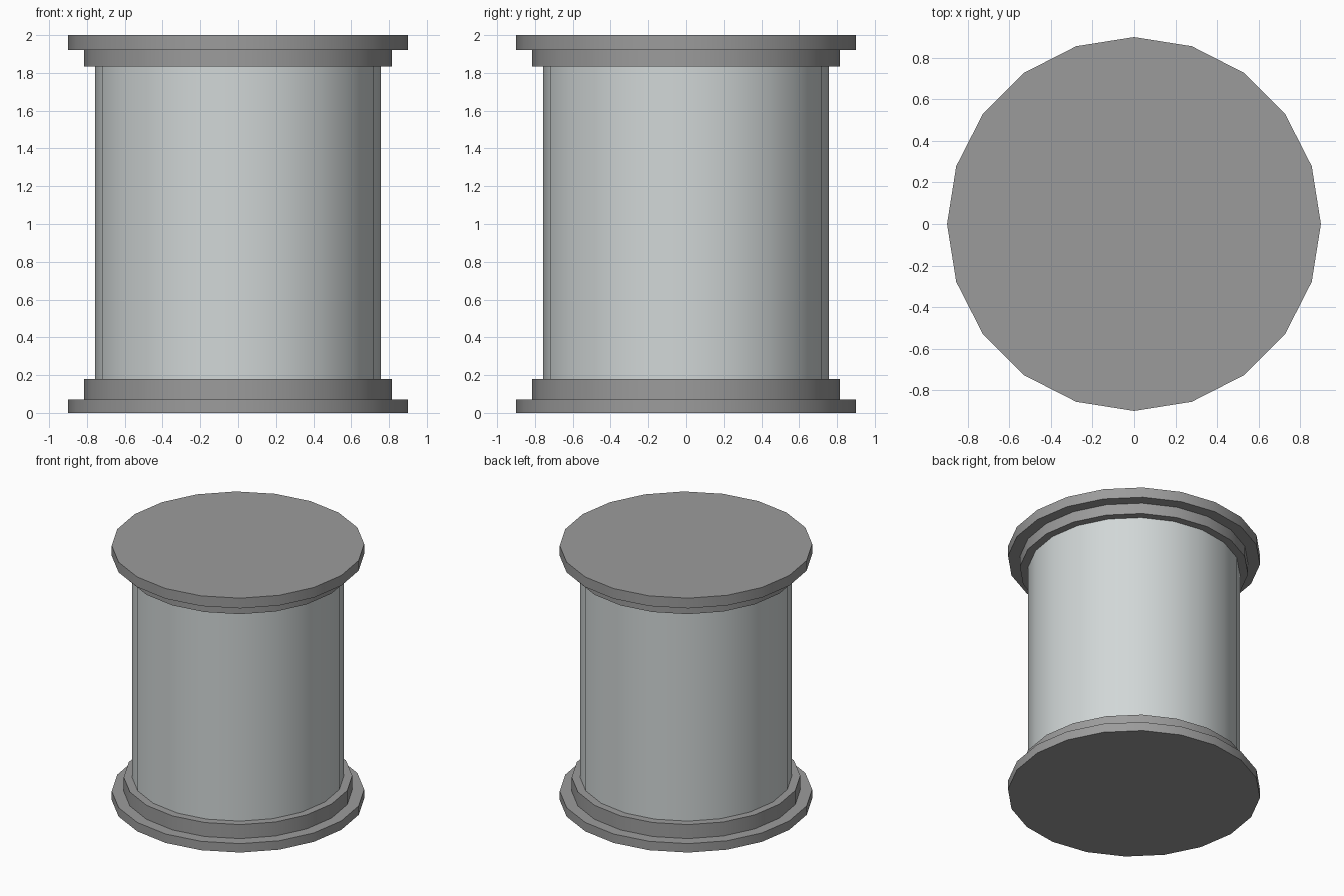
import bpy
import math

cube = bpy.data.objects.get("Cube")
if cube:
    bpy.data.objects.remove(cube, do_unlink=True)

SIDES = 20


def make_material(name, color):
    mat = bpy.data.materials.new(name)
    mat.use_nodes = True
    mat.diffuse_color = color
    mat.node_tree.nodes["Principled BSDF"].inputs["Base Color"].default_value = color
    return mat


def disc(name, radius, bottom, top, mat):
    """Round section standing between two heights, smooth sides and sharp rims."""
    bpy.ops.mesh.primitive_cylinder_add(
        vertices=SIDES, radius=radius, depth=top - bottom,
        location=(0, 0, (bottom + top) / 2))
    obj = bpy.context.object
    obj.name = name
    obj.data.materials.append(mat)
    bpy.ops.object.shade_smooth_by_angle(angle=math.radians(30))
    return obj


rim_gray = make_material("rim gray", (0.33, 0.33, 0.33, 1))
body_gray = make_material("pale body gray", (0.64, 0.68, 0.68, 1))

# Bottom rim and step
disc("bottom_rim", 0.90, 0.0, 0.07, rim_gray)
disc("bottom_step", 0.815, 0.07, 0.18, rim_gray)

# Main drum
disc("body", 0.756, 0.18, 1.835, body_gray)

# Top step and lid
disc("top_step", 0.815, 1.835, 1.92, rim_gray)
disc("top_lid", 0.90, 1.92, 2.0, rim_gray)
